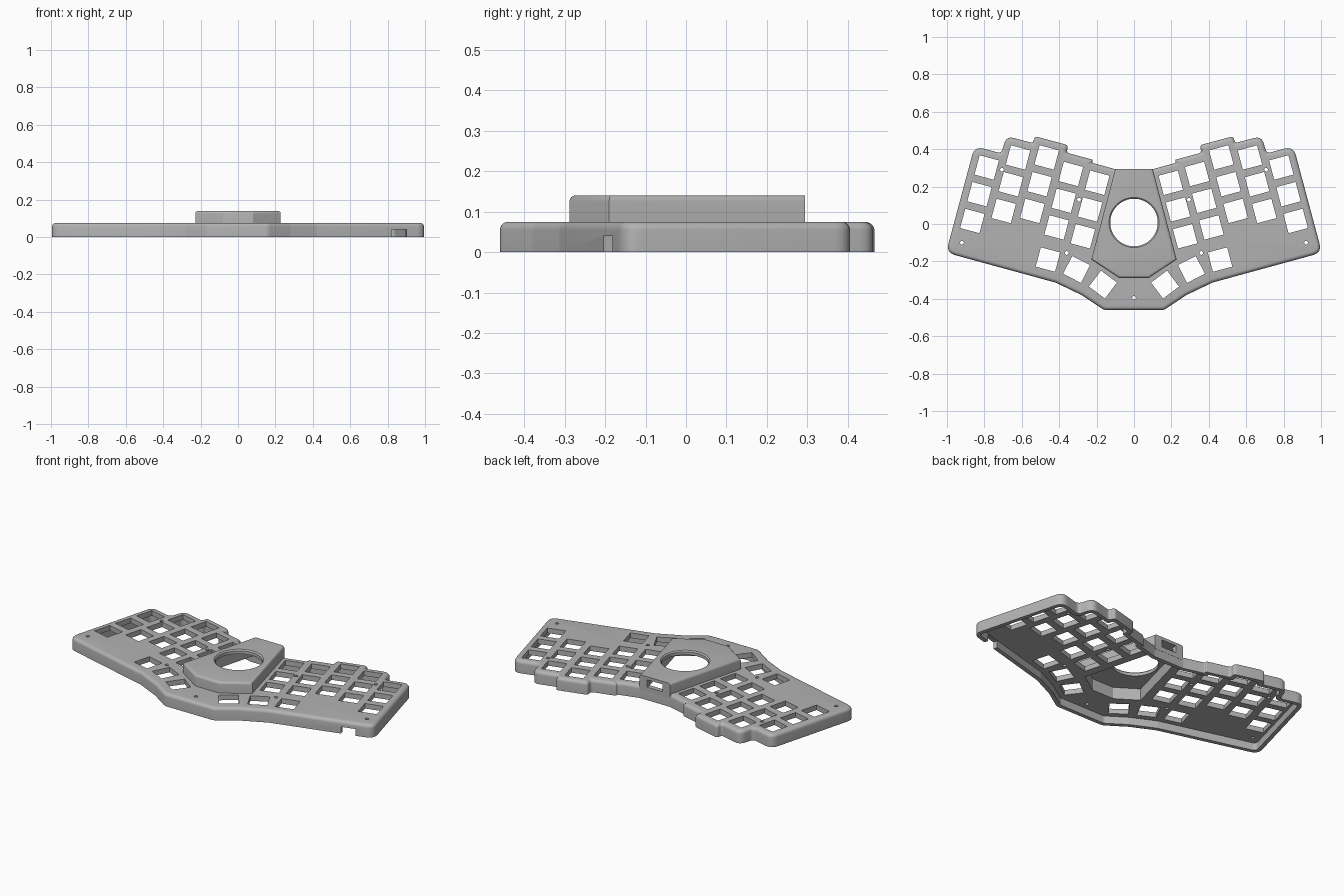
import bpy, bmesh, math
from mathutils import Vector, Matrix

cube = bpy.data.objects.get("Cube")
if cube:
    bpy.data.objects.remove(cube, do_unlink=True)

TILT = math.radians(15)
TOP, CEILING = 0.075, 0.045

grey = bpy.data.materials.new("case_grey")
grey.use_nodes = True
grey.diffuse_color = (0.45, 0.45, 0.45, 1)
grey.node_tree.nodes["Principled BSDF"].inputs["Base Color"].default_value = grey.diffuse_color


def tilted(u, v):
    """Point given in the frame of the tilted key columns."""
    return Matrix.Rotation(TILT, 2) @ Vector((u, v))


def mirrored(half):
    """Close a counter-clockwise right half into a symmetric outline."""
    return half + [Vector((-p.x, p.y)) for p in reversed(half)]


def corners(pts):
    for i, p in enumerate(pts):
        a, b = p - pts[i - 1], pts[(i + 1) % len(pts)] - p
        yield p, a, b


def offset(pts, d):
    """Mitred inward offset of a counter-clockwise outline."""
    out = []
    for p, a, b in corners(pts):
        n1 = Vector((-a.y, a.x)).normalized()
        n2 = Vector((-b.y, b.x)).normalized()
        out.append(p + (n1 + n2) * d / (1 + n1.dot(n2)))
    return out


def rounded(pts, r, inset=0.0, steps=5):
    """Round the corners; convex ones tighten and concave ones grow with the inset."""
    out = []
    for p, a, b in corners(pts):
        convex = a.x * b.y - a.y * b.x > 0
        radius = max(r - inset, 0.005) if convex else r * 0.5 + inset
        t = min(radius * math.tan(a.angle(b) / 2), 0.45 * a.length, 0.45 * b.length)
        s, e = p - a.normalized() * t, p + b.normalized() * t
        for k in range(steps + 1):
            f = k / steps
            out.append(s * (1 - f) ** 2 + p * 2 * f * (1 - f) + e * f * f)
    return out


def loft(bm, rings):
    """Closed solid through rings of (points, z)."""
    loops = [[bm.verts.new((p.x, p.y, z)) for p in pts] for pts, z in rings]
    bm.faces.new(loops[0][::-1])
    bm.faces.new(loops[-1])
    n = len(loops[0])
    for lo, hi in zip(loops, loops[1:]):
        for i in range(n):
            j = (i + 1) % n
            bm.faces.new((lo[i], lo[j], hi[j], hi[i]))


def prism(bm, pts, z0, z1):
    loft(bm, [(pts, z0), (pts, z1)])


def rect(centre, w, h, angle=0.0):
    turn = Matrix.Rotation(angle, 2)
    return [centre + turn @ Vector((x * w / 2, y * h / 2))
            for x, y in ((-1, -1), (1, -1), (1, 1), (-1, 1))]


def circle(centre, r, n):
    return [centre + Vector((math.cos(a), math.sin(a))) * r
            for a in (math.tau * i / n for i in range(n))]


def make(name, bm):
    bmesh.ops.recalc_face_normals(bm, faces=bm.faces)
    mesh = bpy.data.meshes.new(name)
    bm.to_mesh(mesh)
    bm.free()
    obj = bpy.data.objects.new(name, mesh)
    obj.data.materials.append(grey)
    bpy.context.collection.objects.link(obj)
    return obj


def activate(obj):
    bpy.ops.object.select_all(action="DESELECT")
    obj.select_set(True)
    bpy.context.view_layer.objects.active = obj


def cut(obj, build):
    """Subtract the solid drawn by build(bm) and drop the cutter."""
    bm = bmesh.new()
    build(bm)
    cutter = make("cutter", bm)
    cutter.hide_render = True
    mod = obj.modifiers.new("cut", "BOOLEAN")
    mod.operation, mod.solver, mod.object = "DIFFERENCE", "EXACT", cutter
    activate(obj)
    bpy.ops.object.modifier_apply(modifier=mod.name)
    bpy.data.objects.remove(cutter, do_unlink=True)


# Outlines: case with stepped columns at the back, and raised ball housing
case_outline = mirrored(
    [Vector(p) for p in ((0.16, -0.46), (0.28, -0.38), (0.42, -0.313))]
    + [tilted(u, v) for u, v in (
        (0.931, -0.408), (0.931, 0.181), (0.782, 0.181), (0.782, 0.278),
        (0.634, 0.278), (0.634, 0.316), (0.448, 0.316), (0.448, 0.275),
        (0.301, 0.275), (0.301, 0.258))]
    + [Vector((0.10, 0.293))])
housing_outline = mirrored([Vector(p) for p in ((0.08, -0.288), (0.228, -0.19), (0.10, 0.294))])

# Case: rounded top rim over straight walls
EDGE = 0.02
rings = [(rounded(case_outline, 0.05), 0.0)]
for k in range(6):
    a = math.pi / 2 * k / 5
    d = EDGE * (1 - math.cos(a))
    rings.append((rounded(offset(case_outline, d), 0.05, d), TOP - EDGE + EDGE * math.sin(a)))
bm = bmesh.new()
loft(bm, rings)
case = make("keyboard_case", bm)

# Hollow underside
cut(case, lambda bm: prism(bm, rounded(offset(case_outline, 0.024), 0.05, 0.024), -0.02, CEILING))


def housing_cavity(bm):
    prism(bm, offset(housing_outline, 0.028), -0.02, 0.115)


cut(case, housing_cavity)

# Key openings: five staggered columns of three and a fan of thumb keys
PITCH, KEY = 0.148, 0.107
stagger = (0.014, 0.023, 0.075, 0.035, -0.06)
keys = [(tilted(0.247 + PITCH * c, v + PITCH * row), TILT)
        for c, v in enumerate(stagger) for row in (-1, 0, 1)]
keys += [(Vector((x, y)), math.radians(a)) for x, y, a in
         ((0.46, -0.19, 15), (0.307, -0.243, 27), (0.166, -0.324, 37))]
screws = [Vector(p) for p in ((0.92, -0.10), (0.706, 0.29), (0.294, 0.13), (0.36, -0.155))]


def openings(bm):
    for side in (1, -1):
        for p, a in keys:
            prism(bm, rect(Vector((p.x * side, p.y)), KEY, KEY, a * side), 0.02, 0.1)
        for p in screws:
            prism(bm, circle(Vector((p.x * side, p.y)), 0.01, 16), 0.02, 0.1)
    prism(bm, circle(Vector((0, -0.395)), 0.01, 16), 0.02, 0.1)


cut(case, openings)

# Cable notch in the front wall
cut(case, lambda bm: prism(bm, rect(tilted(0.782, -0.41), 0.085, 0.09, TILT), -0.02, 0.04))

# Ball housing: softened top edges except at the back
bm = bmesh.new()
prism(bm, housing_outline, 0.05, 0.14)
rim = [e for e in bm.edges if all(v.co.z > 0.13 for v in e.verts)
       and any(v.co.y < 0.2 for v in e.verts)]
bmesh.ops.bevel(bm, geom=rim, offset=0.014, segments=4, profile=0.5, affect="EDGES")
housing = make("ball_housing", bm)
cut(housing, housing_cavity)

# Ball opening with a chamfered lip, and the rear port
cut(housing, lambda bm: loft(bm, [(circle(Vector((0, 0.008)), r, 64), z) for r, z in
                                  ((0.127, 0.08), (0.127, 0.133), (0.134, 0.14), (0.134, 0.16))]))
cut(housing, lambda bm: prism(bm, rect(Vector((0, 0.29)), 0.10, 0.12), 0.078, 0.122))

for obj in (case, housing):
    activate(obj)
    bpy.ops.object.shade_smooth_by_angle(angle=math.radians(30))
